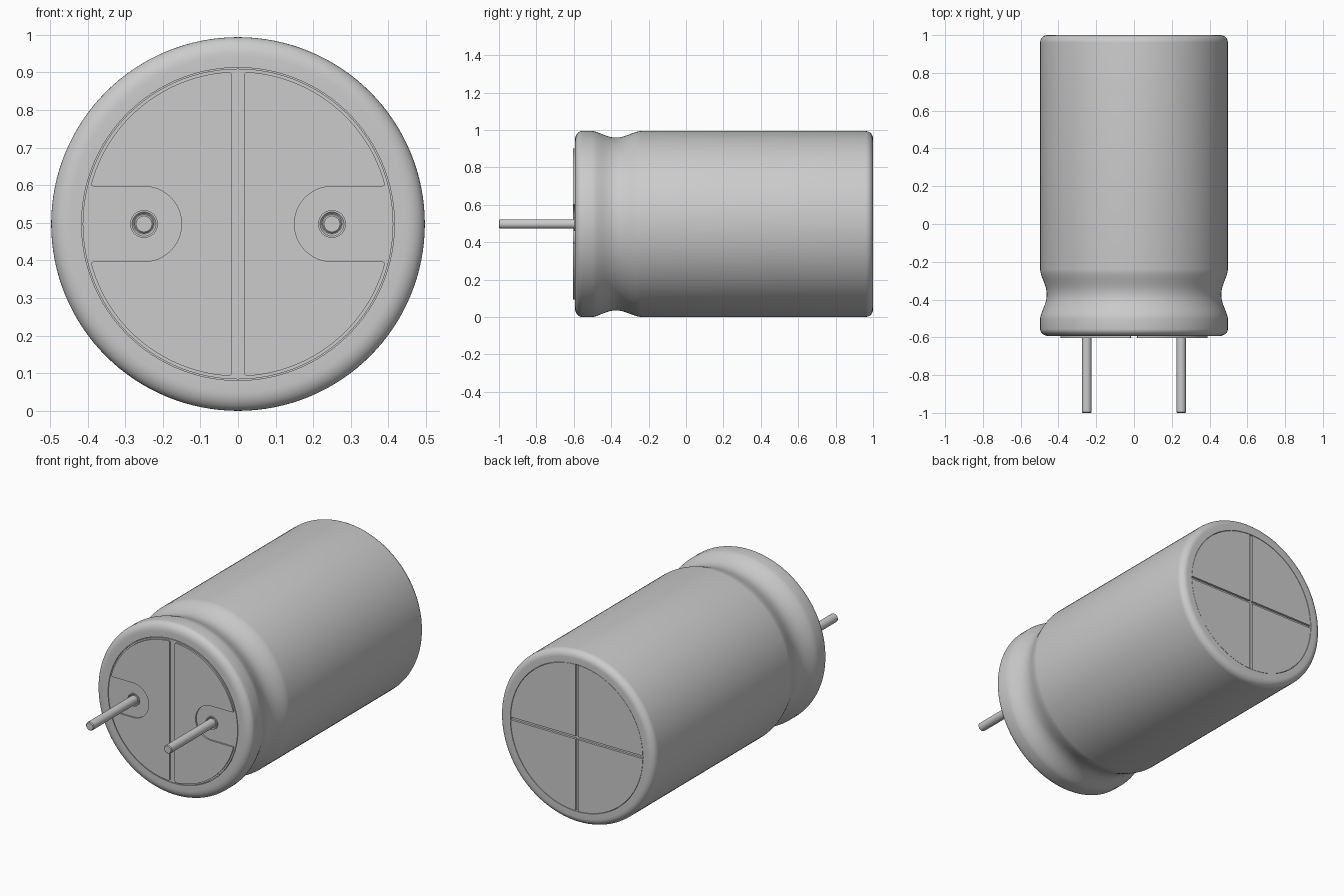
import bpy, bmesh
from math import pi, sin, cos, asin, acos, radians
from mathutils import Vector, Matrix

if "Cube" in bpy.data.objects:
    bpy.data.objects.remove(bpy.data.objects["Cube"], do_unlink=True)

R = 0.497          # can radius, also the height of its axis
FRONT = -0.594     # front face of the can

grey = bpy.data.materials.new("plain grey")
grey.use_nodes = True
grey.diffuse_color = (0.6, 0.6, 0.6, 1)
grey.node_tree.nodes["Principled BSDF"].inputs["Base Color"].default_value = (0.6, 0.6, 0.6, 1)


def finish(bm, name):
    bmesh.ops.recalc_face_normals(bm, faces=bm.faces)
    mesh = bpy.data.meshes.new(name)
    bm.to_mesh(mesh)
    bm.free()
    mesh.materials.append(grey)
    ob = bpy.data.objects.new(name, mesh)
    bpy.context.collection.objects.link(ob)
    bpy.ops.object.select_all(action='DESELECT')
    ob.select_set(True)
    bpy.context.view_layer.objects.active = ob
    bpy.ops.object.shade_smooth_by_angle(angle=radians(32))
    return ob


def lathe(name, profile, x=0, steps=96):
    """Turn (radius, y) points about an axis along y."""
    bm = bmesh.new()
    verts = [bm.verts.new((x + r, y, R)) for r, y in profile]
    edges = [bm.edges.new(pair) for pair in zip(verts, verts[1:])]
    bmesh.ops.spin(bm, geom=verts + edges, cent=(x, 0, R), axis=(0, 1, 0),
                   angle=2 * pi, steps=steps)
    bmesh.ops.remove_doubles(bm, verts=bm.verts, dist=1e-5)
    return finish(bm, name)


def arc(cx, cz, r, a0, a1, n):
    return [(cx + r * cos(a0 + (a1 - a0) * i / n),
             cz + r * sin(a0 + (a1 - a0) * i / n)) for i in range(n + 1)]


def plate(name, outline, y0, y1, turn=0, corner=0):
    """Extrude an (x, z) outline along y, turned about the can axis."""
    bm = bmesh.new()
    bm.faces.new([bm.verts.new((px, y0, pz)) for px, pz in outline])
    if corner:
        sharp = []
        for v in bm.verts:
            a, b = [e.other_vert(v).co - v.co for e in v.link_edges]
            if pi - a.angle(b) > radians(40):
                sharp.append(v)
        bmesh.ops.bevel(bm, geom=sharp, offset=corner, segments=3,
                        profile=0.5, affect='VERTICES')
    out = bmesh.ops.extrude_face_region(bm, geom=bm.faces[:])
    moved = [g for g in out["geom"] if isinstance(g, bmesh.types.BMVert)]
    bmesh.ops.translate(bm, verts=moved, vec=(0, y1 - y0, 0))
    bm.transform(Matrix.Translation((0, 0, R)) @ Matrix.Rotation(turn, 4, 'Y'))
    return finish(bm, name)


# Can: seal face, seam, rolled front rim, crimped neck, rounded back rim
profile = [(0, FRONT), (0.413, FRONT), (0.413, FRONT + 0.008),
           (0.416, FRONT + 0.008), (0.416, FRONT)]
for i in range(9):
    t = i / 8 * pi / 2
    profile.append((R - 0.05 + 0.05 * sin(t), FRONT + 0.038 - 0.038 * cos(t)))
for i in range(25):
    t = i / 24
    profile.append((R - 0.035 * sin(pi * t ** 0.95) ** 1.6, -0.50 + 0.26 * t))
for i in range(9):
    t = i / 8 * pi / 2
    profile.append((R - 0.04 + 0.04 * cos(t), 0.96 + 0.04 * sin(t)))
profile += [(0.425, 1.0), (0.425, 0.986), (0, 0.986)]
lathe("can", profile, steps=128)

# Raised seal pads: half discs with a rounded bay around each lead
pad_r, gap, bay = 0.405, 0.017, 0.1
top, side = acos(gap / pad_r), asin(bay / pad_r)
pad = (arc(0, 0, pad_r, top, side, 22)
       + arc(0.25, 0, bay, pi / 2, 3 * pi / 2, 24)
       + arc(0, 0, pad_r, -side, -top, 22))
for label, turn in (("left", 0), ("right", pi)):
    plate(label + "_seal_pad", pad, -0.603, -0.585, turn, 0.008)

# Back panels: four quadrants leaving a cross-shaped vent groove
vent_r, half = 0.423, 0.008
edge = asin(half / vent_r)
quadrant = [(half, half)] + arc(0, 0, vent_r, edge, pi / 2 - edge, 24)
for i in range(4):
    plate("vent_panel_%d" % (i + 1), quadrant, 0.98, 0.999, i * pi / 2)

# Leads with small collars where they enter the seal
for label, x in (("left", 0.25), ("right", -0.25)):
    lathe(label + "_lead", [(0, -1), (0.021, -1), (0.025, -0.996),
                            (0.025, -0.58), (0, -0.58)], x, 32)
    lathe(label + "_collar", [(0.037, -0.585), (0.037, -0.6), (0.032, -0.6),
                              (0.027, -0.595), (0.025, -0.595)], x, 32)
